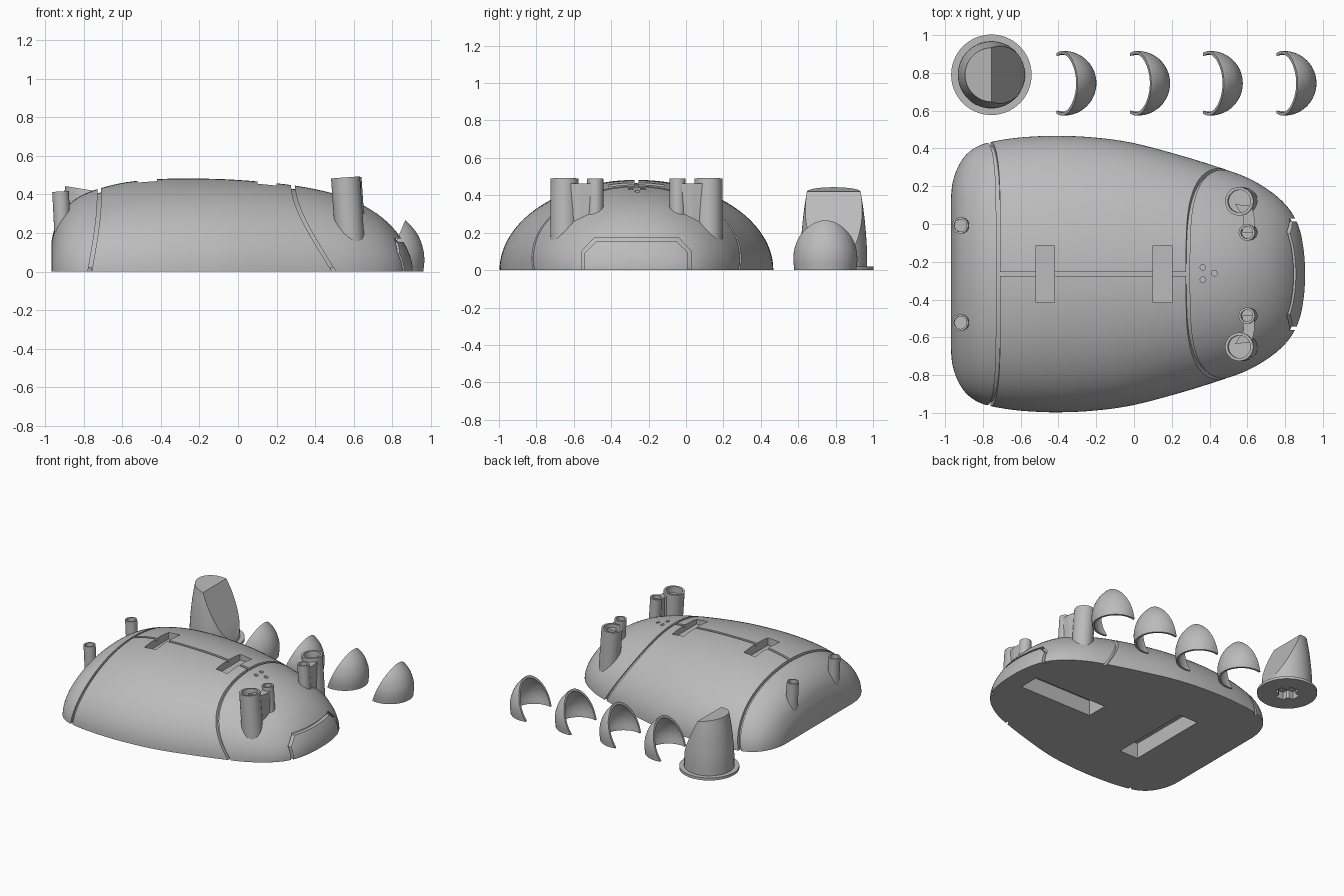
import bpy, bmesh, math
from mathutils import Vector

if "Cube" in bpy.data.objects:
    bpy.data.objects.remove(bpy.data.objects["Cube"])

CY = -0.265  # centre line of the shell in y
grey = bpy.data.materials.new("plain grey")
grey.diffuse_color = (0.5, 0.5, 0.5, 1)
grey.use_nodes = True
grey.node_tree.nodes["Principled BSDF"].inputs["Base Color"].default_value = grey.diffuse_color


def make(name, verts, faces):
    me = bpy.data.meshes.new(name)
    me.from_pydata(verts, [], faces)
    bm = bmesh.new()
    bm.from_mesh(me)
    bmesh.ops.remove_doubles(bm, verts=bm.verts, dist=1e-6)
    bmesh.ops.recalc_face_normals(bm, faces=bm.faces)
    bm.to_mesh(me)
    bm.free()
    me.materials.append(grey)
    ob = bpy.data.objects.new(name, me)
    bpy.context.collection.objects.link(ob)
    return ob


def prism(name, pts, axis, a, b):
    """Extrude a 2D outline along axis 0, 1 or 2 from a to b."""
    def put(p, d):
        v = list(p)
        v.insert(axis, d)
        return v
    n = len(pts)
    verts = [put(p, a) for p in pts] + [put(p, b) for p in pts]
    faces = [list(range(n)), list(range(n, 2 * n))]
    faces += [[i, (i + 1) % n, n + (i + 1) % n, n + i] for i in range(n)]
    return make(name, verts, faces)


def box(name, x0, x1, y0, y1, z0, z1):
    return prism(name, [(x0, y0), (x1, y0), (x1, y1), (x0, y1)], 2, z0, z1)


def lathe(name, prof, loc, direction=(0, 0, 1), n=48):
    """Revolve (radius, height) points round an axis; r = 0 points close it."""
    q = Vector((0, 0, 1)).rotation_difference(Vector(direction))
    verts, faces, m = [], [], len(prof)
    for i in range(n):
        t = 2 * math.pi * i / n
        verts += [q @ Vector((r * math.cos(t), r * math.sin(t), z)) + Vector(loc) for r, z in prof]
    for i in range(n):
        a, b = i * m, (i + 1) % n * m
        for j in range(m - 1):
            f = [a + j, b + j, b + j + 1, a + j + 1]
            if prof[j][0] == 0:
                f = [a, b + j + 1, a + j + 1]
            elif prof[j + 1][0] == 0:
                f = [a + j, b + j, a + j + 1]
            faces.append(f)
    return make(name, verts, faces)


def cut(ob, *tools):
    for t in tools:
        m = ob.modifiers.new("cut", 'BOOLEAN')
        m.operation, m.solver, m.object = 'DIFFERENCE', 'EXACT', t
        bpy.context.view_layer.objects.active = ob
        bpy.ops.object.modifier_apply(modifier=m.name)
        t.hide_render = True


def smooth(ob, angle=32):
    bpy.ops.object.select_all(action='DESELECT')
    ob.select_set(True)
    bpy.context.view_layer.objects.active = ob
    bpy.ops.object.shade_smooth_by_angle(angle=math.radians(angle))


def spline(pts, steps):
    """Catmull-Rom curve through the points."""
    p = [Vector(q) for q in pts]
    p = [2 * p[0] - p[1]] + p + [2 * p[-1] - p[-2]]
    out = []
    for i in range(1, len(p) - 2):
        a, b, c, d = p[i - 1:i + 3]
        for k in range(steps):
            t = k / steps
            out.append(0.5 * (2 * b + (c - a) * t + (2 * a - 5 * b + 4 * c - d) * t * t
                              + (3 * b - a - 3 * c + d) * t ** 3))
    return out + [p[-2]]


# Shell: half-ellipse sections (x, half width, height)
SECTIONS = [(-.968, .42, .14), (-.96, .485, .19), (-.935, .56, .27), (-.89, .63, .335),
            (-.82, .68, .39), (-.72, .707, .43), (-.58, .725, .463), (-.4, .732, .48),
            (-.2, .722, .482), (0, .693, .475), (.25, .627, .452), (.45, .565, .416),
            (.6, .51, .367), (.72, .44, .3), (.8, .37, .23), (.85, .30, .165),
            (.88, .225, .11), (.898, .13, .06), (.905, .05, .02)]


def dome(name, inset=0.0, skirt=0.0):
    n, verts, faces = 56, [], []
    secs = spline(SECTIONS, 4)
    for x, w, h in secs:
        w, h = max(w - inset, .01), max(h - inset, .005)
        x = -.03 + (x + .03) * (1 - inset / .94)
        ring = [(x, CY + w * math.cos(math.pi * i / n), h * math.sin(math.pi * i / n)) for i in range(n + 1)]
        if skirt:
            ring = [(x, CY + w, -skirt)] + ring + [(x, CY - w, -skirt)]
        verts += ring
    m = len(verts) // len(secs)
    for i in range(len(secs) - 1):
        for j in range(m - 1):
            a = i * m + j
            faces.append([a, a + 1, a + m + 1, a + m])
    last = (len(secs) - 1) * m
    faces += [list(range(m)), list(range(last, last + m))]
    faces.append([i * m for i in range(len(secs))] + [i * m + m - 1 for i in reversed(range(len(secs)))])
    return make(name, verts, faces)


shell = dome("shell")
core = dome("core_helper", 0.018, 0.06)


def strip(name, pts):
    c = spline(pts, 6)
    return prism(name, [(p.x - .01, p.y) for p in c] + [(p.x + .01, p.y) for p in reversed(c)], 1, -1.2, .7)


# Panel seams, kept shallow by subtracting the inner core
rear_seam = strip("rear_seam_cutter", [(-.775, -.03), (-.765, .02), (-.735, .2), (-.72, .35), (-.72, .55)])
front_seam = strip("front_seam_cutter", [(.52, -.03), (.485, .02), (.365, .22), (.305, .35), (.285, .44), (.28, .55)])
spine_seam = box("spine_seam_cutter", -.72, .28, CY - .01, CY + .01, .3, .6)


def hatch_outline(k):
    half = [(.295 - k, -.03), (.295 - k, .1 - k * .5), (.225 - k * .6, .172 - k)]
    return [(CY + y, z) for y, z in half] + [(CY - y, z) for y, z in reversed(half)]


hatch = prism("hatch_cutter", hatch_outline(0), 0, .6, 1.1)
cut(hatch, prism("hatch_panel_cutter", [(y, z if z > 0 else -.1) for y, z in hatch_outline(.018)], 0, .5, 1.2))
for seam in (rear_seam, front_seam, spine_seam, hatch):
    cut(seam, core)
    cut(shell, seam)

# Handle slots on top, tapered locking slots underneath, vent holes
for x in (-.47, .15):
    cut(shell, box("slot_cutter", x - .05, x + .05, CY - .15, CY + .15, .41, .6))
cut(shell, box("front_socket_cutter", .12, .75, CY - .083, CY + .083, -.1, .12),
    box("rear_socket_cutter", -.53, -.37, CY - .33, CY + .33, -.1, .12))
for x, y in ((.365, -.23), (.365, -.295), (.425, -.26)):
    cut(shell, lathe("vent_cutter", [(0, 0), (.015, 0), (.015, .3), (0, .3)], (x, y, .4), n=16))
smooth(shell)


def tube(name, r, ri, top, bottom, deep):
    top, bottom = Vector(top), Vector(bottom)
    L = (top - bottom).length
    smooth(lathe(name, [(0, 0), (r, 0), (r, L), (ri, L), (ri, L - deep), (0, L - deep)], bottom, top - bottom, 40))


for s, side in ((1, "left"), (-1, "right")):
    # Front twin tubes with a web between them
    tube(side + "_large_tube", .075, .06, (.557, CY + s * .385, .488), (.585, CY + s * .385, .1), .05)
    tube(side + "_small_tube", .043, .031, (.597, CY + s * .22, .488), (.617, CY + s * .22, .2), .05)
    prism(side + "_tube_web", [(.535, CY + s * .37), (.625, CY + s * .36), (.637, CY + s * .30),
                               (.637, CY + s * .22), (.573, CY + s * .22), (.58, CY + s * .30)], 2, .12, .462)
    # Rear posts
    tube(side + "_rear_post", .043, .033, (-.92, CY + s * .257, .415), (-.905, CY + s * .257, .12), .05)

# Nozzle: flanged bulging cone, sliced on top and down one side
NX, NY = -.755, .79
prof = spline([(.178, .02), (.177, .12), (.17, .22), (.158, .33), (.14, .44), (.13, .5)], 4)
nozzle = lathe("nozzle", [(0, 0), (.213, 0), (.213, .02)] + [tuple(p) for p in prof] + [(0, .5)], (NX, NY, 0), n=64)
cut(nozzle, prism("nozzle_slice_cutter", [(NX - .3, .47), (NX, .42), (NX + .178, .04), (NX + .5, .04),
                                          (NX + .5, .8), (NX - .3, .8)], 1, .4, 1.2))
# Cross-shaped socket under the flange
for a, b in ((.085, .035), (.035, .085)):
    cut(nozzle, box("cross_cutter", NX - a, NX + a, NY - b, NY + b, -.1, .06))
cut(nozzle, lathe("round_socket_cutter", [(0, -.1), (.06, -.1), (.06, .06), (0, .06)], (NX, NY, 0), n=32))
smooth(nozzle)

# Four curved scoops: thin domes sliced by a sloping plane
outer = spline([(.166, 0), (.171, .06), (.164, .12), (.137, .19), (.085, .255), (.03, .29)], 5)
inner = spline([(.15, 0), (.155, .06), (.148, .115), (.122, .18), (.073, .24), (.02, .27)], 5)
for i, x in enumerate((-.37, .02, .405, .795)):
    ring = [(0, .298)] + [tuple(p) for p in reversed(outer)] + [tuple(p) for p in inner] + [(0, .275)]
    scoop = lathe("scoop_%d" % (i + 1), ring, (x, .745, 0), n=64)
    cut(scoop, prism("scoop_cutter", [(x - .082, -.1), (x + .17, .5), (x - .5, .5), (x - .5, -.1)], 1, .4, 1.1))
    smooth(scoop)

# Remove the used helpers
for ob in list(bpy.data.objects):
    if ob.hide_render:
        bpy.data.objects.remove(ob)
